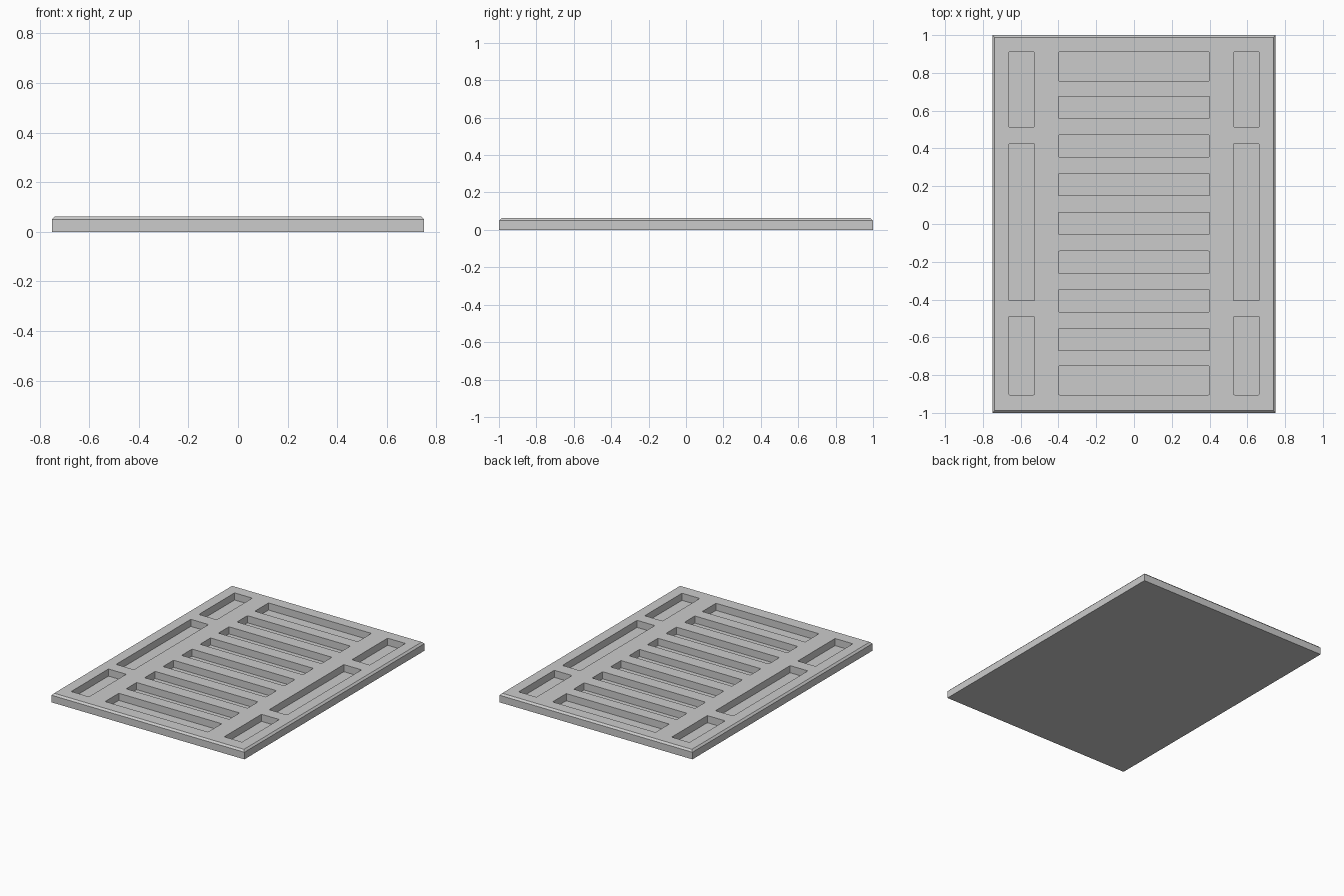
import bpy, bmesh

if "Cube" in bpy.data.objects:
    bpy.data.objects.remove(bpy.data.objects["Cube"])

W, L, H, C = 0.75, 1.0, 0.0625, 0.0125   # half width, half length, height, chamfer
FLOOR = 0.0125                           # pocket floor height


def add_object(name, bm):
    bmesh.ops.recalc_face_normals(bm, faces=bm.faces)
    me = bpy.data.meshes.new(name)
    bm.to_mesh(me)
    bm.free()
    ob = bpy.data.objects.new(name, me)
    bpy.context.collection.objects.link(ob)
    return ob


def box(bm, x0, x1, y0, y1, z0, z1):
    vs = bmesh.ops.create_cube(bm, size=1)["verts"]
    for v in vs:
        v.co = (x1 if v.co.x > 0 else x0,
                y1 if v.co.y > 0 else y0,
                z1 if v.co.z > 0 else z0)


# Plate with chamfered top rim
bm = bmesh.new()
box(bm, -W, W, -L, L, 0, H)
rim = [e for e in bm.edges if all(v.co.z > H - 1e-5 for v in e.verts)]
bmesh.ops.bevel(bm, geom=rim, offset=C, segments=1, affect='EDGES')
plate = add_object("slotted_plate", bm)

# Pocket layout: central slots, then side pockets on both sides
pockets = [(-0.4, 0.4, 0.003 + 0.205 * i - 0.058, 0.003 + 0.205 * i + 0.058)
           for i in range(-3, 4)]
pockets += [(-0.4, 0.4, 0.758, 0.91), (-0.4, 0.4, -0.904, -0.752)]
for y0, y1 in ((0.514, 0.91), (-0.405, 0.424), (-0.904, -0.49)):
    pockets += [(0.526, 0.664, y0, y1), (-0.664, -0.526, y0, y1)]

# Cutter with slightly rounded vertical corners
bm = bmesh.new()
for x0, x1, y0, y1 in pockets:
    box(bm, x0, x1, y0, y1, FLOOR, H + 0.1)
vertical = [e for e in bm.edges
            if abs(e.verts[0].co.z - e.verts[1].co.z) > 0.05]
bmesh.ops.bevel(bm, geom=vertical, offset=0.005, segments=2, profile=0.5,
                affect='EDGES')
cutter = add_object("pocket_cutter", bm)

# Sink the pockets into the plate and drop the cutter
mod = plate.modifiers.new("pockets", 'BOOLEAN')
mod.object = cutter
mod.operation = 'DIFFERENCE'
mod.solver = 'EXACT'
bpy.context.view_layer.objects.active = plate
plate.select_set(True)
bpy.ops.object.modifier_apply(modifier=mod.name)
bpy.data.objects.remove(cutter)
